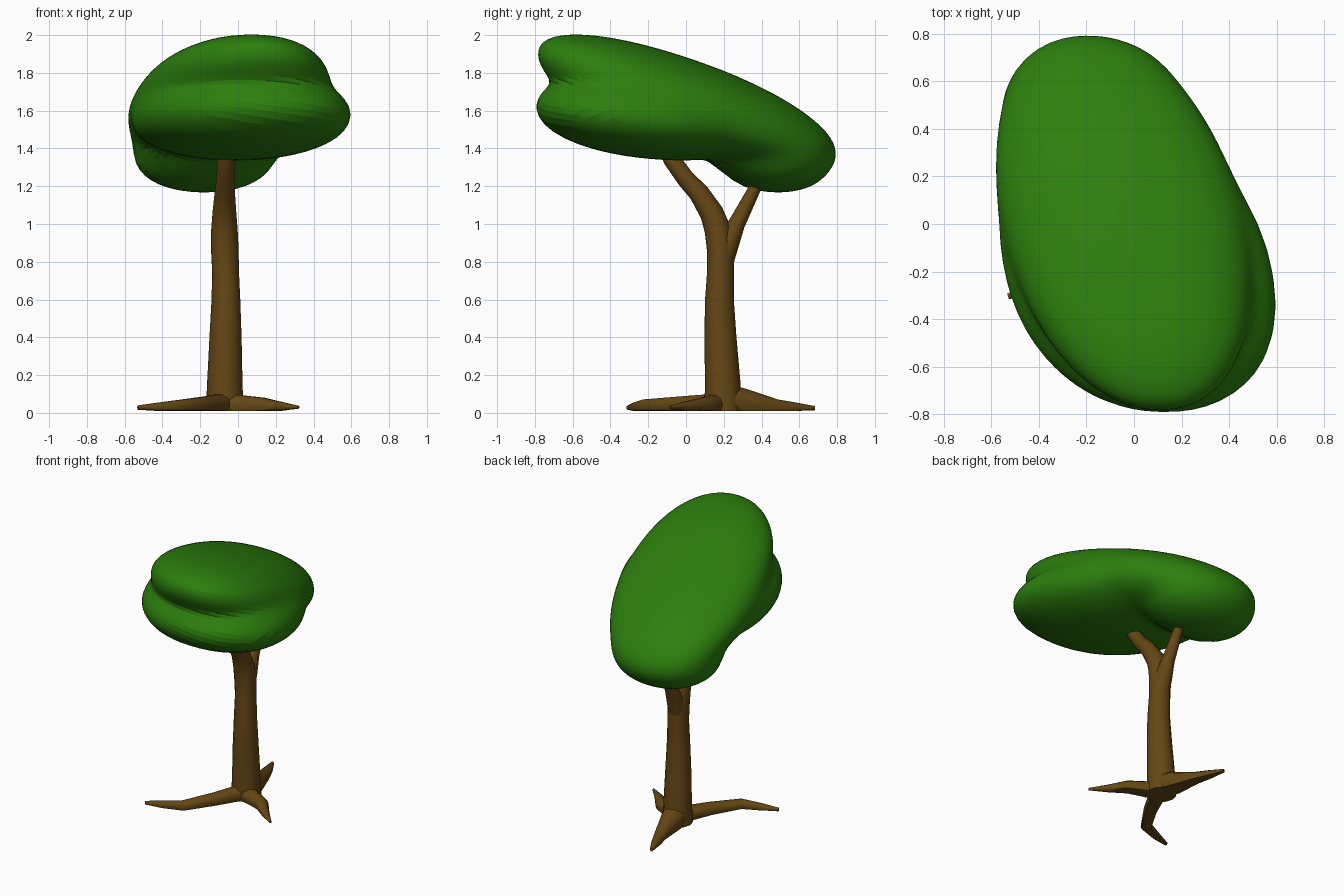
import bpy, bmesh, math
from mathutils import Vector

if "Cube" in bpy.data.objects:
    bpy.data.objects.remove(bpy.data.objects["Cube"])


def material(name, rgb):
    m = bpy.data.materials.new(name)
    m.diffuse_color = (*rgb, 1)
    m.use_nodes = True
    m.node_tree.nodes["Principled BSDF"].inputs["Base Color"].default_value = m.diffuse_color
    return m


BARK = material("bark", (0.13, 0.062, 0.007))
LEAF = material("leaf", (0.025, 0.21, 0.004))


def finish(name, bm, mat, angle):
    bmesh.ops.recalc_face_normals(bm, faces=bm.faces)
    mesh = bpy.data.meshes.new(name)
    bm.to_mesh(mesh)
    bm.free()
    mesh.materials.append(mat)
    ob = bpy.data.objects.new(name, mesh)
    bpy.context.collection.objects.link(ob)
    bpy.ops.object.select_all(action='DESELECT')
    ob.select_set(True)
    bpy.context.view_layer.objects.active = ob
    bpy.ops.object.shade_smooth_by_angle(angle=math.radians(angle))
    return ob


def limb(name, path, ref, sides=10):
    """Tapered tube through (x, y, z, radius) points, kept above the ground."""
    bm = bmesh.new()
    pts = [Vector(p[:3]) for p in path]
    rings = []
    for i, p in enumerate(pts):
        t = (pts[min(i + 1, len(pts) - 1)] - pts[max(i - 1, 0)]).normalized()
        u = t.cross(Vector(ref)).normalized()
        v = u.cross(t)
        ring = []
        for k in range(sides):
            a = 2 * math.pi * k / sides
            q = p + (u * math.cos(a) + v * math.sin(a)) * path[i][3]
            q.z = max(q.z, 0.01)
            ring.append(bm.verts.new(q))
        rings.append(ring)
    for r, s in zip(rings, rings[1:]):
        for k in range(sides):
            j = (k + 1) % sides
            bm.faces.new((r[k], r[j], s[j], s[k]))
    bm.faces.new(rings[0])
    bm.faces.new(rings[-1])
    return finish(name, bm, BARK, 40)


# Trunk flowing into the front branch
limb("trunk", [(-.07, .195, .01, .1), (-.07, .195, .15, .094),
               (-.066, .182, .4, .085), (-.064, .177, .6, .076),
               (-.066, .183, .75, .071), (-.07, .183, .87, .073),
               (-.072, .168, .97, .07), (-.072, .135, 1.06, .063),
               (-.07, .068, 1.165, .054), (-.066, -.002, 1.24, .048),
               (-.065, -.075, 1.34, .045), (-.062, -.13, 1.44, .035)],
     (1, 0, 0), 12)

# Back branch of the fork
limb("back_branch", [(-.07, .19, .8, .062), (-.07, .222, .9, .06),
                     (-.07, .268, 1.0, .045), (-.075, .37, 1.2, .032),
                     (-.08, .44, 1.32, .025)], (1, 0, 0))

# Three kinked roots
limb("left_root", [(-.07, .17, .045, .06), (-.17, -.03, .042, .047),
                   (-.29, -.22, .036, .037), (-.42, -.27, .03, .026),
                   (-.53, -.305, .028, .012)], (0, 0, 1))
limb("right_root", [(-.07, .17, .045, .065), (.04, .13, .04, .053),
                    (.13, .09, .038, .045), (.22, .0, .034, .027),
                    (.32, -.085, .03, .008)], (0, 0, 1))
limb("back_root", [(-.07, .19, .075, .088), (-.09, .3, .055, .078),
                   (-.13, .48, .028, .045), (-.16, .57, .025, .033),
                   (-.2, .68, .025, .012)], (0, 0, 1))

# Canopy lobes: centre, half sizes, x-lean and z-lean along y
LOBES = [((-.045, 0, 1.64), (.505, .785, .243), -.2, -.33),     # upper slab
         ((.02, -.2, 1.565), (.565, .595, .22), -.19, -.09),    # lower front
         ((-.18, .455, 1.365), (.37, .31, .198), 0, -.05)]      # lower back


def inside(p):
    """Softly blended union of the lobes."""
    total = 0
    for c, s, lean_x, lean_z in LOBES:
        y = p.y - c[1]
        x = p.x - c[0] - lean_x * y
        z = p.z - c[2] - lean_z * y
        f = sum(abs(a / b) ** 2.15 for a, b in zip((x, y, z), s))
        total += max(f, .05) ** -8
    return total > 1


# Canopy: a sphere whose points are pushed out to the surface of the lobes
bm = bmesh.new()
bmesh.ops.create_icosphere(bm, subdivisions=5, radius=1)
core = Vector((-.05, 0, 1.6))
for v in bm.verts:
    d = Vector((v.co.x * .55, v.co.y * .79, v.co.z * .33 - v.co.y * .25))
    t = 0
    while t < 3 and inside(core + d * (t + .03)):
        t += .03
    lo, hi = t, t + .03
    for _ in range(8):
        mid = (lo + hi) / 2
        lo, hi = (mid, hi) if inside(core + d * mid) else (lo, mid)
    v.co = core + d * lo
for _ in range(2):
    bmesh.ops.smooth_vert(bm, verts=bm.verts, factor=.4,
                          use_axis_x=True, use_axis_y=True, use_axis_z=True)
finish("canopy", bm, LEAF, 12)
